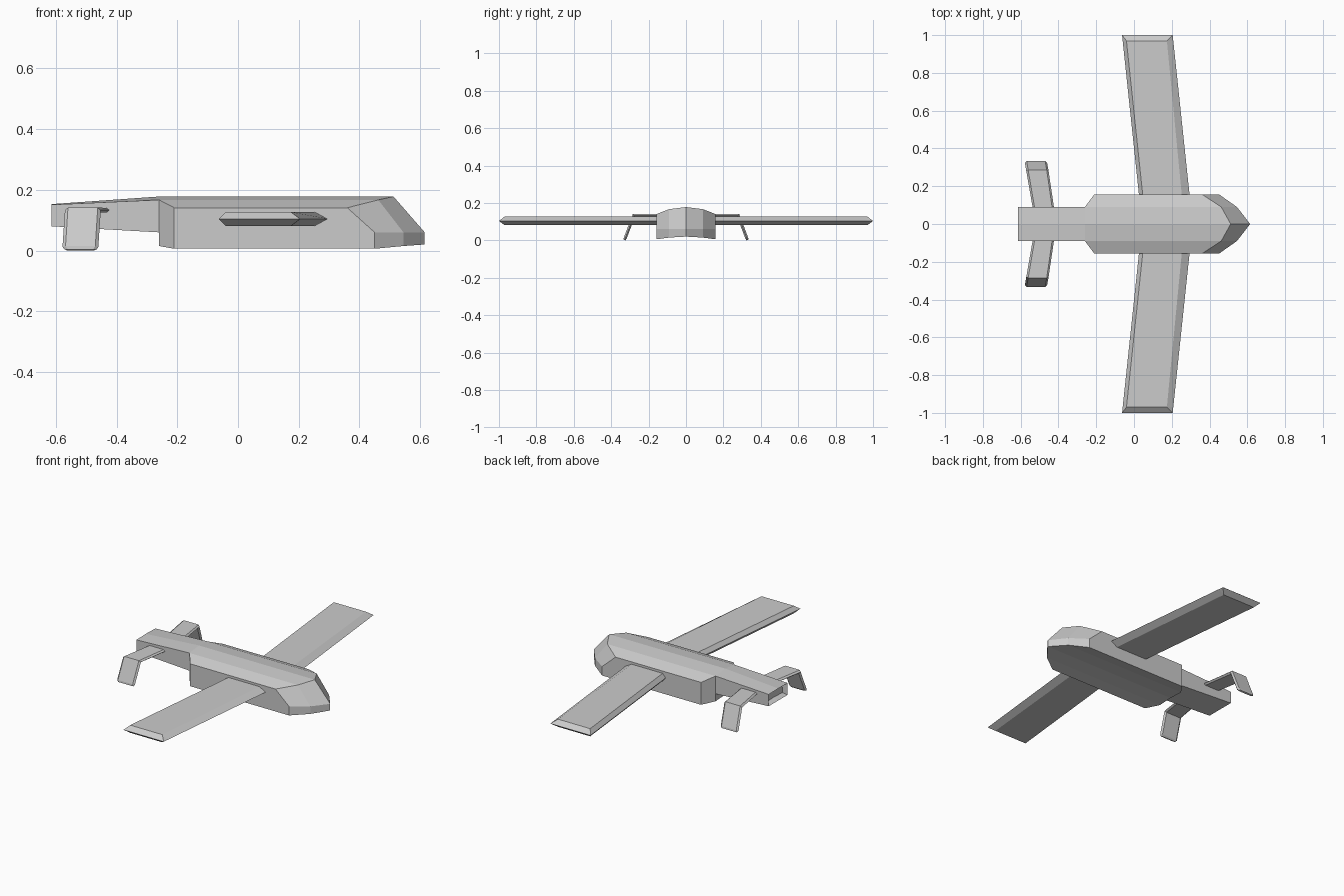
import bpy
import bmesh

if "Cube" in bpy.data.objects:
    bpy.data.objects.remove(bpy.data.objects["Cube"])


def loft(name, rings, mirror=False, recess_rear=False):
    """Skin a row of closed rings, cap both ends, optionally mirror across y."""
    bm = bmesh.new()
    rows = [[bm.verts.new(p) for p in ring] for ring in rings]
    n = len(rows[0])
    for a, b in zip(rows, rows[1:]):
        for i in range(n):
            j = (i + 1) % n
            bm.faces.new((a[i], a[j], b[j], b[i]))
    bm.faces.new(rows[0])
    bm.faces.new(rows[-1])
    bmesh.ops.remove_doubles(bm, verts=bm.verts[:], dist=1e-5)
    bmesh.ops.recalc_face_normals(bm, faces=bm.faces[:])
    if recess_rear:
        bm.normal_update()
        rear = [f for f in bm.faces if f.normal.x < -0.9]
        ring = bmesh.ops.inset_region(bm, faces=rear, thickness=0.012)
        bmesh.ops.translate(bm, vec=(0.03, 0, 0),
                            verts=list({v for f in rear for v in f.verts}))
    mesh = bpy.data.meshes.new(name)
    bm.to_mesh(mesh)
    bm.free()
    obj = bpy.data.objects.new(name, mesh)
    bpy.context.collection.objects.link(obj)
    if mirror:
        mod = obj.modifiers.new("Mirror", 'MIRROR')
        mod.use_axis = (False, True, False)
        mod.use_mirror_merge = False
    return obj


def slices(profiles):
    """Side profiles (y, [(x, z)...]) from centre outward, repeated on both sides."""
    full = [(-y, p) for y, p in reversed(profiles[1:])] + profiles
    return [[(x, y, z) for x, z in p] for y, p in full]


def blade(y, z, lead, trail, half, normal=(0, 1), bl=0.01, bt=0.01):
    """Six-sided section with sharp leading and trailing edges."""
    dy, dz = normal[0] * half, normal[1] * half
    return [(lead, y, z),
            (lead - bl, y + dy, z + dz), (trail + bt, y + dy, z + dz),
            (trail, y, z),
            (trail + bt, y - dy, z - dz), (lead - bl, y - dy, z - dz)]


# Main body with faceted nose and arched roof
loft("fuselage", slices([
    (0.0, [(0.615, 0.02), (0.615, 0.06), (0.512, 0.178), (-0.26, 0.178), (-0.26, 0.02)]),
    (0.09, [(0.545, 0.015), (0.545, 0.06), (0.462, 0.167), (-0.26, 0.167), (-0.26, 0.015)]),
    (0.157, [(0.45, 0.006), (0.45, 0.06), (0.36, 0.141), (-0.21, 0.141), (-0.21, 0.006)]),
]))

# Slim tail with recessed rear opening
loft("tail_boom", slices([
    (0.0, [(-0.26, 0.178), (-0.615, 0.153), (-0.615, 0.08), (-0.26, 0.06)]),
    (0.09, [(-0.26, 0.167), (-0.615, 0.151), (-0.615, 0.08), (-0.26, 0.06)]),
]), recess_rear=True)

# Swept wings ending in a sharp tip
loft("wings", [
    blade(0.10, 0.104, 0.300, 0.032, 0.023, bl=0.042, bt=0.02),
    blade(0.97, 0.104, 0.208, -0.060, 0.023, bl=0.034, bt=0.02),
    blade(1.0, 0.104, 0.205, -0.063, 0.0, bl=0.0, bt=0.0),
], mirror=True)

# Stabilizers bending down into fins
down = (0.94, 0.34)
loft("tail_fins", [
    blade(0.05, 0.133, -0.418, -0.530, 0.008),
    blade(0.279, 0.133, -0.452, -0.570, 0.0098, (0.57, 0.82)),
    blade(0.325, 0.012, -0.460, -0.578, 0.008, down),
    blade(0.329, 0.002, -0.467, -0.570, 0.005, down),
], mirror=True)
